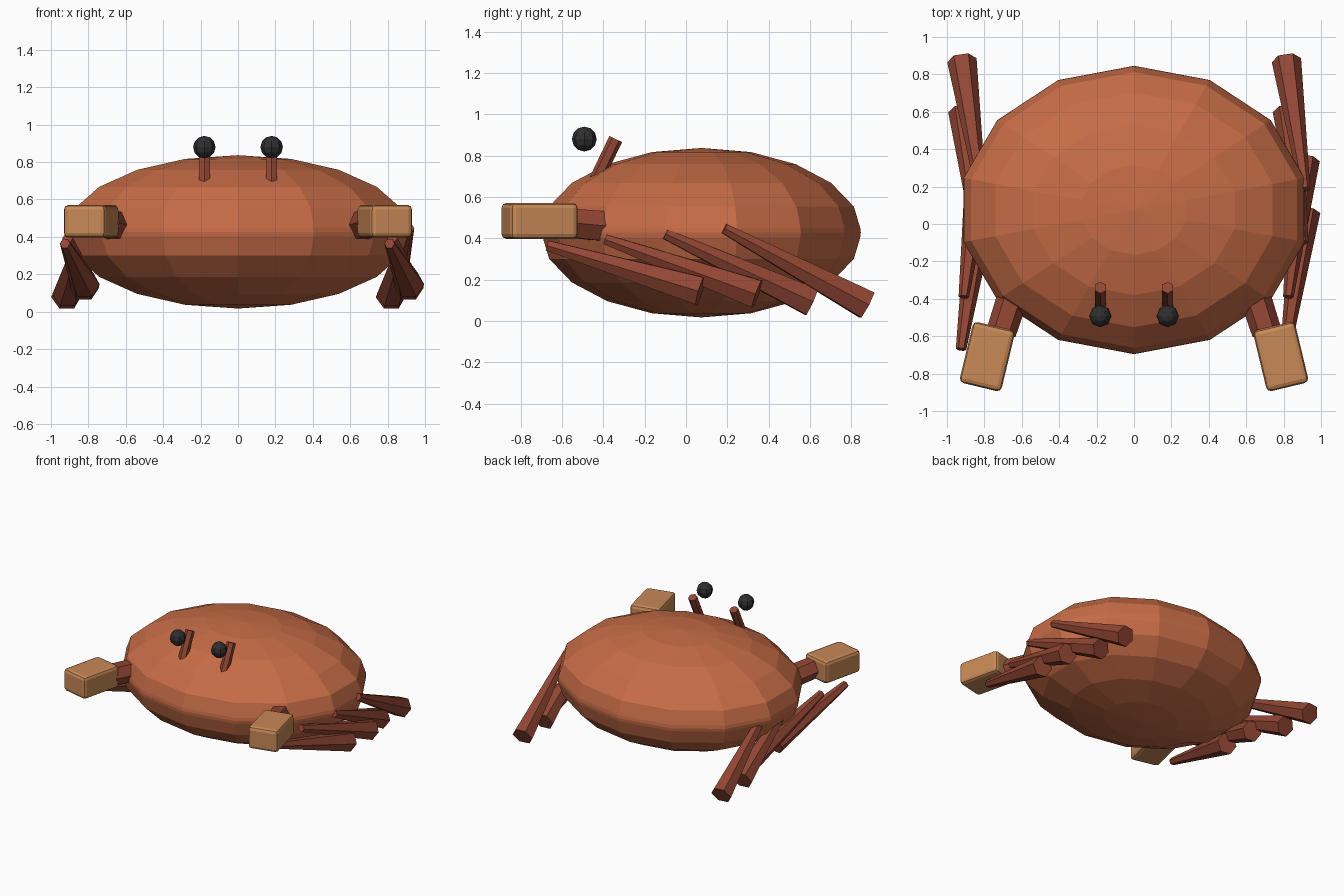
import bpy, bmesh, math
from mathutils import Matrix, Vector

if "Cube" in bpy.data.objects:
    bpy.data.objects.remove(bpy.data.objects["Cube"])


def material(name, rgb):
    m = bpy.data.materials.new(name)
    m.diffuse_color = (*rgb, 1)
    m.use_nodes = True
    m.node_tree.nodes["Principled BSDF"].inputs["Base Color"].default_value = m.diffuse_color
    return m


SHELL = material("shell orange", (0.57, 0.15, 0.062))
LIMB = material("limb red brown", (0.29, 0.062, 0.034))
CLAW = material("claw tan", (0.58, 0.25, 0.095))
EYE = material("eye black", (0.028, 0.028, 0.03))


def finish(name, bm, mat, bevel=0):
    bmesh.ops.recalc_face_normals(bm, faces=bm.faces)
    me = bpy.data.meshes.new(name)
    bm.to_mesh(me)
    bm.free()
    me.materials.append(mat)
    ob = bpy.data.objects.new(name, me)
    bpy.context.collection.objects.link(ob)
    if bevel:
        mod = ob.modifiers.new("bevel", 'BEVEL')
        mod.width, mod.segments = bevel, 2
        mod.limit_method, mod.angle_limit = 'ANGLE', math.radians(32)
    return ob


def sphere(name, centre, radii, segs, rings, mat, bevel=0):
    bm = bmesh.new()
    m = Matrix.Translation(centre) @ Matrix.Diagonal((*radii, 1))
    bmesh.ops.create_uvsphere(bm, u_segments=segs, v_segments=rings, radius=1, matrix=m)
    return finish(name, bm, mat, bevel)


def rod(name, a, b, ra, rb, mat, turn=0):
    """Six-sided tapered rod from a to b."""
    a, b = Vector(a), Vector(b)
    d = (b - a).normalized()
    side = d.cross(Vector((0, 0, 1))).normalized()
    up = side.cross(d)
    m = Matrix((up, side, d)).transposed().to_4x4()
    m = Matrix.Translation((a + b) / 2) @ m @ Matrix.Rotation(math.radians(turn), 4, 'Z')
    bm = bmesh.new()
    bmesh.ops.create_cone(bm, cap_ends=True, segments=6, radius1=ra, radius2=rb,
                          depth=(b - a).length, matrix=m)
    return finish(name, bm, mat)


# Shell: flattened faceted ellipsoid with a softened rim
sphere("shell", (0, 0.075, 0.427), (0.94, 0.775, 0.41), 14, 10, SHELL, 0.025)

# Legs: thin end forward, thick end back; both sides lean the same way
legs = [((0.81, -0.67, 0.365), (0.918, 0.07, 0.145)),
        ((0.825, -0.39, 0.395), (0.915, 0.345, 0.13)),
        ((0.905, -0.10, 0.42), (0.82, 0.607, 0.092)),
        ((0.915, 0.185, 0.447), (0.815, 0.875, 0.077))]
for side, shift in (("right", 0), ("left", -1.735)):
    off = Vector((shift, 0, 0))
    for i, (a, b) in enumerate(legs):
        rod(f"{side}_leg_{i + 1}", Vector(a) + off, Vector(b) + off, 0.028, 0.079, LIMB)

for side, s in (("right", 1), ("left", -1)):
    # Arm and blocky claw
    rod(f"{side}_arm", (s * 0.62, -0.30, 0.45), (s * 0.71, -0.58, 0.475), 0.085, 0.08, LIMB)
    bm = bmesh.new()
    m = (Matrix.Translation((s * 0.785, -0.709, 0.484))
         @ Matrix.Rotation(s * math.radians(13.5), 4, 'Z')
         @ Matrix.Diagonal((0.23, 0.335, 0.175, 1)))
    bmesh.ops.create_cube(bm, size=1, matrix=m)
    finish(f"{side}_claw", bm, CLAW, 0.025)
    # Eye and its stalk
    rod(f"{side}_eye_stalk", (s * 0.18, -0.455, 0.64), (s * 0.18, -0.34, 0.88),
        0.034, 0.034, LIMB, 30)
    sphere(f"{side}_eye", (s * 0.18, -0.492, 0.88), (0.06,) * 3, 8, 6, EYE)
